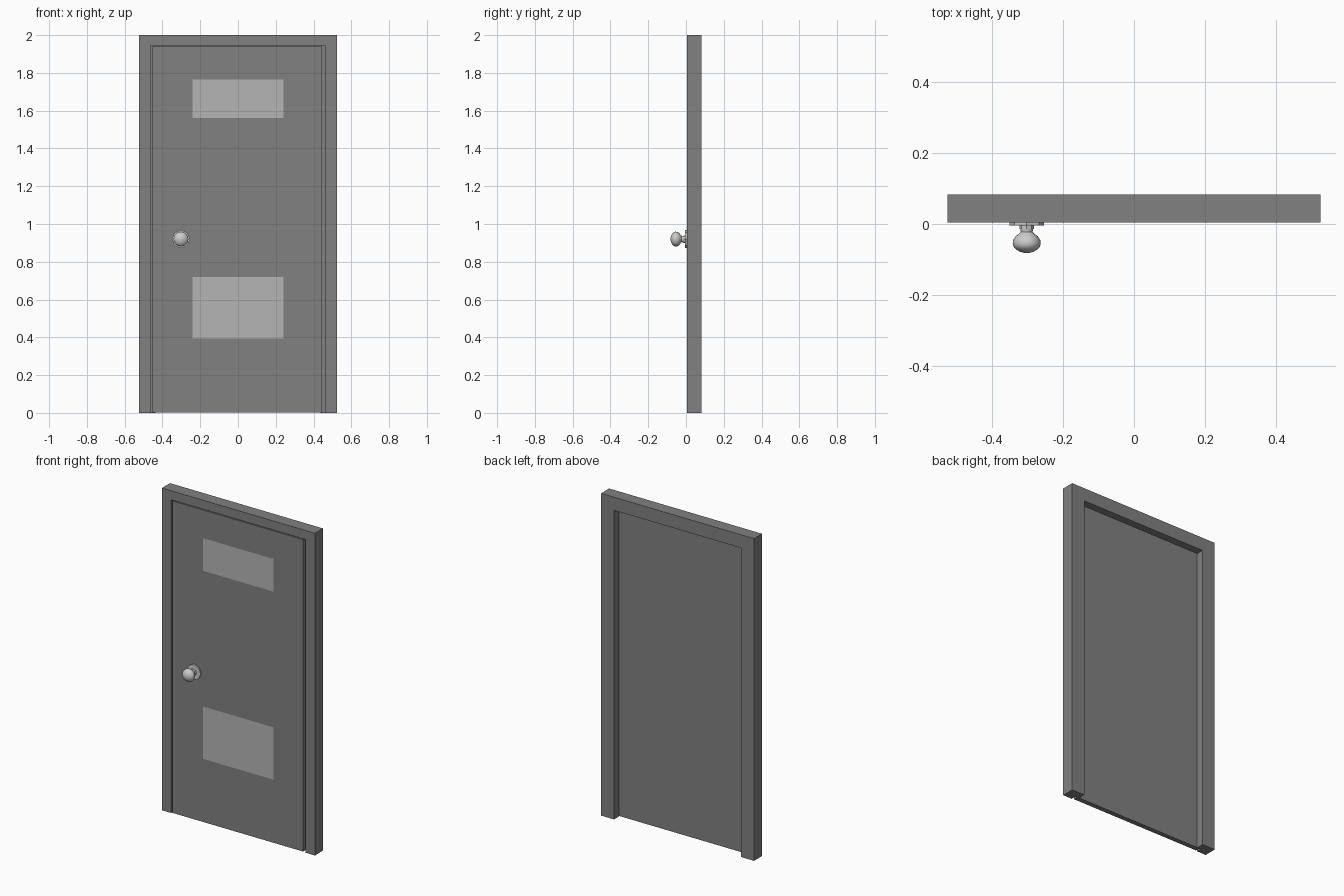
import bpy, bmesh, math

if "Cube" in bpy.data.objects:
    bpy.data.objects.remove(bpy.data.objects["Cube"])

FRONT, BACK, STOP = 0.004, 0.083, 0.036   # y of frame front, frame back, rebate
KNOB_X, KNOB_Z = -0.302, 0.92


def material(name, grey):
    m = bpy.data.materials.new(name)
    m.diffuse_color = (grey, grey, grey, 1)
    m.use_nodes = True
    m.node_tree.nodes["Principled BSDF"].inputs["Base Color"].default_value = m.diffuse_color
    return m


def finish(bm, name, mat=None):
    bmesh.ops.recalc_face_normals(bm, faces=bm.faces)
    me = bpy.data.meshes.new(name)
    bm.to_mesh(me)
    bm.free()
    ob = bpy.data.objects.new(name, me)
    bpy.context.collection.objects.link(ob)
    if mat:
        me.materials.append(mat)
    return ob


def box(name, x0, x1, y0, y1, z0, z1, mat):
    bm = bmesh.new()
    bmesh.ops.create_cube(bm, size=1)
    for v in bm.verts:
        v.co.x = x0 + (v.co.x + 0.5) * (x1 - x0)
        v.co.y = y0 + (v.co.y + 0.5) * (y1 - y0)
        v.co.z = z0 + (v.co.z + 0.5) * (z1 - z0)
    return finish(bm, name, mat)


def lathe(name, profile, sides, smooth=False):
    """Turn (y, radius) points around the knob axis and cap both ends."""
    bm = bmesh.new()
    rings = []
    for y, r in profile:
        rings.append([bm.verts.new((KNOB_X + r * math.cos(i * math.tau / sides), y,
                                    KNOB_Z + r * math.sin(i * math.tau / sides)))
                      for i in range(sides)])
    for a, b in zip(rings, rings[1:]):
        for i in range(sides):
            j = (i + 1) % sides
            bm.faces.new((a[i], a[j], b[j], b[i]))
    bm.faces.new(rings[0])
    bm.faces.new(rings[-1])
    ob = finish(bm, name)
    if smooth:
        bpy.ops.object.select_all(action='DESELECT')
        ob.select_set(True)
        bpy.context.view_layer.objects.active = ob
        bpy.ops.object.shade_smooth_by_angle(angle=math.radians(50))
    return ob


dark = material("dark_grey", 0.22)
pale = material("pale_grey", 0.46)

# Frame: rebated section swept up, across and down with mitred corners
section = [(0, FRONT), (0, BACK), (0.089, BACK), (0.089, STOP), (0.063, STOP), (0.063, FRONT)]
bm = bmesh.new()
stations = []
for side, top in ((-1, False), (-1, True), (1, True), (1, False)):
    stations.append([bm.verts.new((side * (0.525 - o), y,
                                   2 - max(0, o - 0.007) if top else 0))
                     for o, y in section])
for a, b in zip(stations, stations[1:]):
    for i in range(len(section)):
        j = (i + 1) % len(section)
        bm.faces.new((a[i], a[j], b[j], b[i]))
bm.faces.new(stations[0])
bm.faces.new(stations[-1])
finish(bm, "door_frame", dark)

# Door leaf, flush with the frame front
box("door_leaf", -0.453, 0.444, FRONT, 0.034, 0.003, 1.939, dark)

# Flat pale panels on the front face
for name, z0, z1 in (("upper_panel", 1.562, 1.765), ("lower_panel", 0.395, 0.72)):
    bm = bmesh.new()
    y = FRONT - 0.001
    bm.faces.new([bm.verts.new(c) for c in ((-0.241, y, z0), (0.241, y, z0),
                                            (0.241, y, z1), (-0.241, y, z1))])
    panel = finish(bm, name, pale)
    if panel.data.polygons[0].normal.y > 0:
        panel.data.flip_normals()

# Octagonal rosette and collar, rounded knob
lathe("knob_rosette", [(FRONT, 0.048), (-0.004, 0.048)], 8)
lathe("knob_collar", [(-0.003, 0.02), (-0.014, 0.02)], 8)
lathe("knob", [(-0.012, 0.018), (-0.0225, 0.0165), (-0.028, 0.022), (-0.034, 0.031),
               (-0.045, 0.038), (-0.056, 0.0395), (-0.064, 0.037), (-0.071, 0.031),
               (-0.078, 0.019), (-0.081, 0.009), (-0.082, 0.002)], 16, True)
